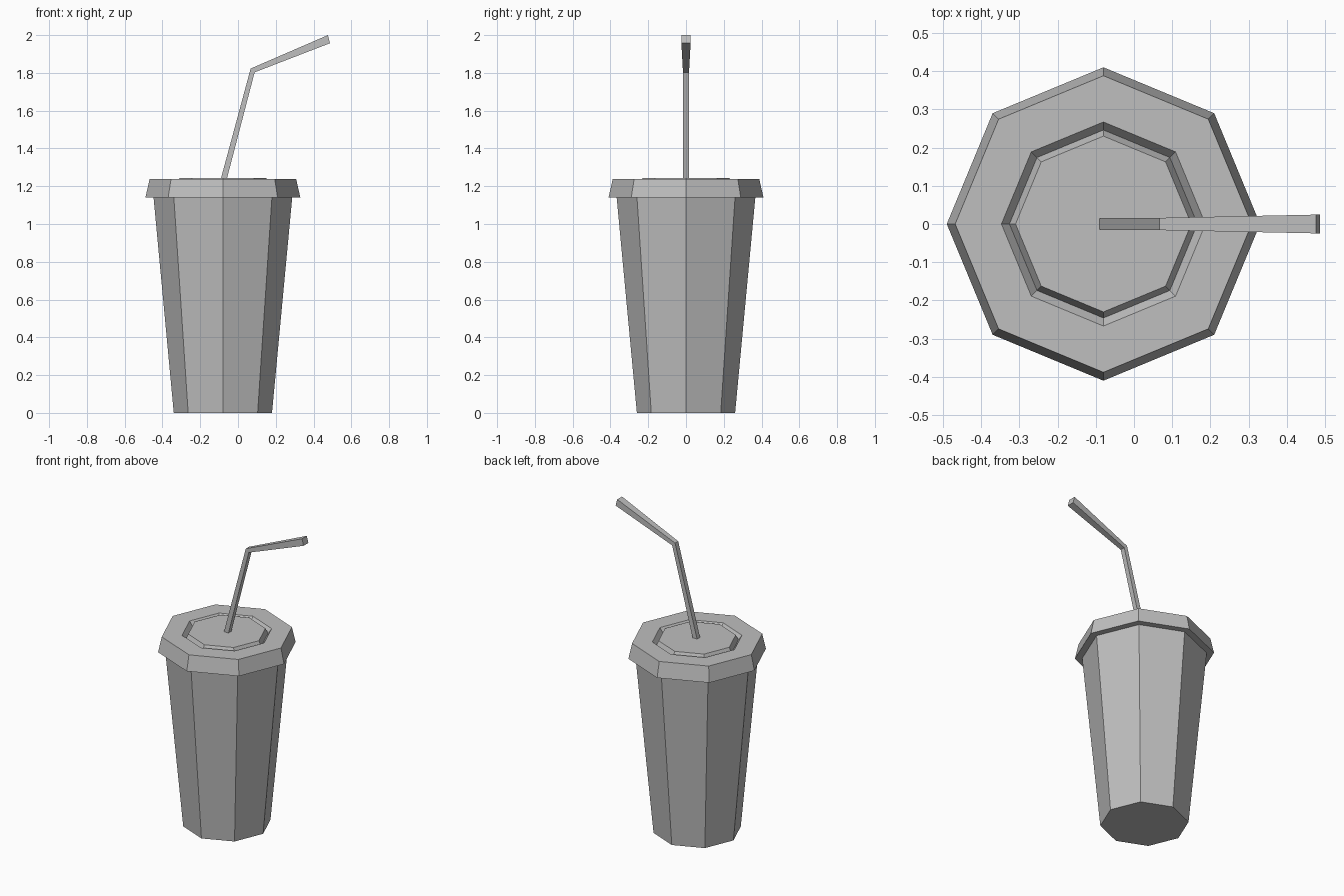
import bpy
import bmesh
from math import cos, sin, tau

old = bpy.data.objects.get("Cube")
if old:
    bpy.data.objects.remove(old, do_unlink=True)

CUP_X = -0.08   # axis of the cup
SIDES = 8

grey = bpy.data.materials.new("plain_grey")
grey.use_nodes = True
colour = (0.52, 0.52, 0.52, 1)
grey.diffuse_color = colour
bsdf = grey.node_tree.nodes["Principled BSDF"]
bsdf.inputs["Base Color"].default_value = colour
bsdf.inputs["Roughness"].default_value = 0.8


def skin(name, rings):
    """Bridge equal rings of points in order and cap both ends."""
    bm = bmesh.new()
    loops = [[bm.verts.new(p) for p in ring] for ring in rings]
    for a, b in zip(loops, loops[1:]):
        n = len(a)
        for i in range(n):
            j = (i + 1) % n
            bm.faces.new((a[i], a[j], b[j], b[i]))
    bm.faces.new(loops[0][::-1])
    bm.faces.new(loops[-1])
    bmesh.ops.recalc_face_normals(bm, faces=bm.faces)
    mesh = bpy.data.meshes.new(name)
    bm.to_mesh(mesh)
    bm.free()
    mesh.materials.append(grey)
    obj = bpy.data.objects.new(name, mesh)
    bpy.context.collection.objects.link(obj)
    return obj


def octagon(radius, z):
    angles = [tau * i / SIDES for i in range(SIDES)]
    return [(CUP_X + radius * cos(a), radius * sin(a), z) for a in angles]


def straw_section(upper, lower, half):
    """Four corners from the upper and lower edge points (x, z)."""
    (ux, uz), (lx, lz) = upper, lower
    return [(ux, -half, uz), (ux, half, uz), (lx, half, lz), (lx, -half, lz)]


# Tapered cup
skin("cup", [octagon(0.26, 0), octagon(0.367, 1.14)])

# Lid with sloped rim, V-shaped groove and raised centre
lid_profile = [(0.41, 1.14), (0.388, 1.238), (0.267, 1.238),
               (0.246, 1.21), (0.23, 1.243)]
skin("lid", [octagon(r, z) for r, z in lid_profile])

# Bent straw, flaring towards the mouth end
skin("straw", [
    straw_section((-0.092, 1.235), (-0.06, 1.235), 0.015),
    straw_section((0.067, 1.823), (0.088, 1.803), 0.016),
    straw_section((0.476, 2.0), (0.487, 1.957), 0.0245),
])
